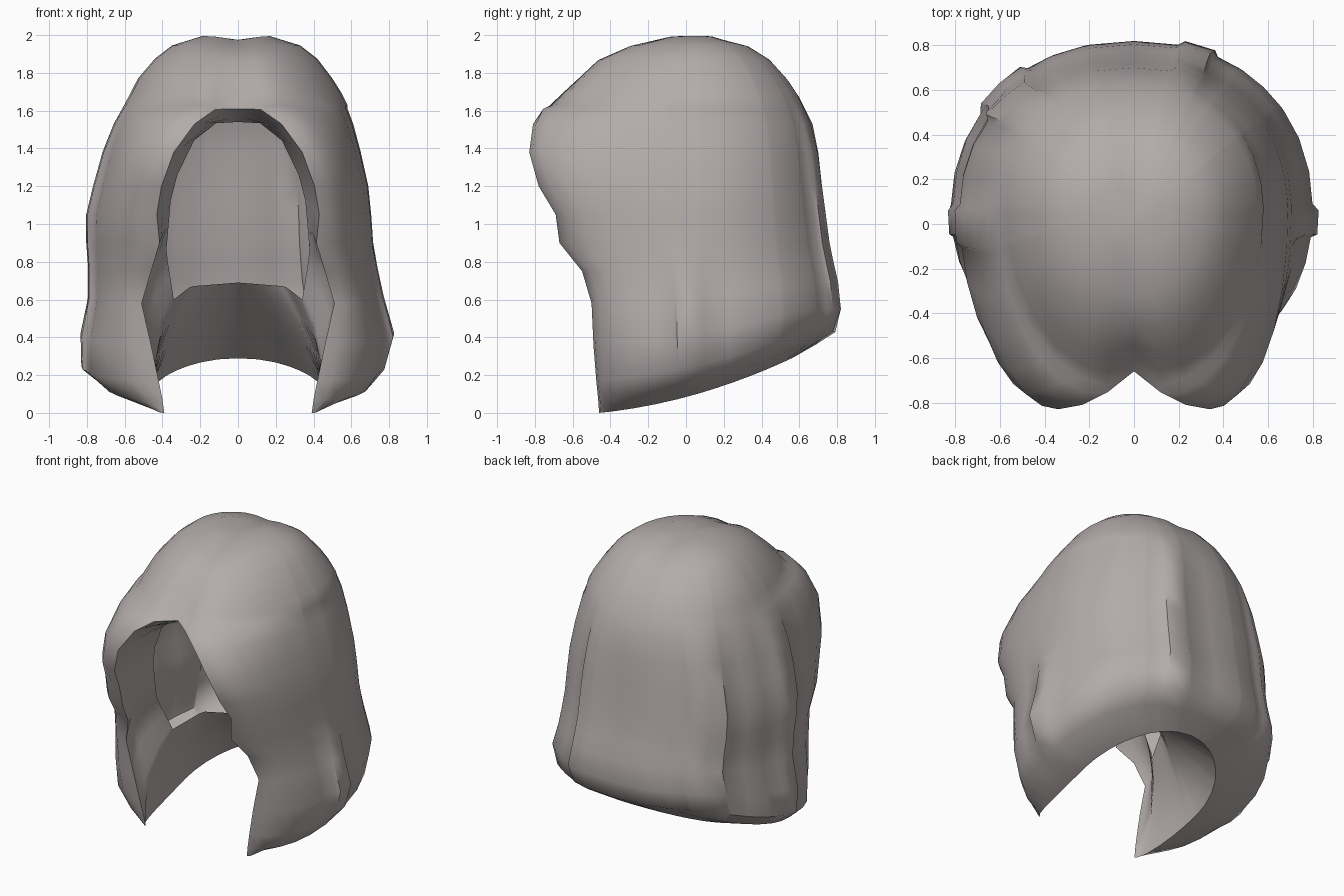
import bpy, bmesh, math

if "Cube" in bpy.data.objects:
    bpy.data.objects.remove(bpy.data.objects["Cube"])

hair = bpy.data.materials.new("warm grey hair")
hair.diffuse_color = (0.45, 0.41, 0.405, 1)
hair.use_nodes = True
hair.node_tree.nodes["Principled BSDF"].inputs["Base Color"].default_value = hair.diffuse_color

# Outer shell levels: z, rim x, rim y, half width left, half width right, back y
LEVELS = [
    (1.995, 0, -0.12, 0.19, 0.17, 0.16),
    (1.945, 0, -0.32, 0.35, 0.33, 0.34),
    (1.875, 0, -0.48, 0.44, 0.42, 0.45),
    (1.77, 0, -0.60, 0.53, 0.50, 0.545),
    (1.69, 0, -0.69, 0.57, 0.55, 0.60),
    (1.63, 0, -0.75, 0.60, 0.58, 0.63),
    (1.61, 0.12, -0.77, 0.61, 0.58, 0.64),
    (1.53, 0.23, -0.81, 0.65, 0.61, 0.67),
    (1.38, 0.34, -0.83, 0.70, 0.65, 0.70),
    (1.20, 0.405, -0.78, 0.745, 0.69, 0.72),
    (1.05, 0.43, -0.69, 0.78, 0.705, 0.74),
    (0.90, 0.415, -0.67, 0.78, 0.715, 0.76),
    (0.75, 0.46, -0.55, 0.77, 0.73, 0.78),
    (0.58, 0.51, -0.50, 0.77, 0.75, 0.805),
    (0.36, 0.46, -0.49, 0.81, 0.80, 0.82),
    (0.17, 0.42, -0.475, 0.82, 0.77, 0.79),
    (0.07, 0.40, -0.465, 0.71, 0.70, 0.69),
    (0.00, 0.39, -0.46, 0.46, 0.46, 0.56),
]
RIM = 5          # first level that has a face opening
MID_Y = 0.06     # depth where the hair is widest

# Column positions: 0 = front rim, 1 = side, 2 = back centre
COLS = [0, .12, .25, .4, .56, .72, .86, .88, 1, 1.02, 1.13, 1.26, 1.38, 1.4,
        1.5, 1.6, 1.62, 1.71, 1.73, 1.84, 1.86, 2]
# Raised locks: start column, end column, thickness, height of the root
LOCKS = {1: [(1.73, 1.84, .03, 1.75), (.88, 1, .035, 0.95)],
         -1: [(.88, 1, .03, 1.75), (1.4, 1.6, .03, 1.75)]}


def smooth(v):
    v = min(max(v, 0), 1)
    return v * v * (3 - 2 * v)


def outer_point(level, t, side):
    z, rx, ry, left, right, back = level
    width = right if side > 0 else left
    if t <= 1:
        a = t * math.pi / 2
        x = rx + (width - rx) * math.sin(a) ** 0.95
        y = MID_Y - (MID_Y - ry) * math.cos(a)
    else:
        b = (t - 1) * math.pi / 2
        power = 1.0 if z < 0.01 else 0.92
        x = width * max(math.cos(b), 0) ** power
        y = MID_Y + (back - MID_Y) * math.sin(b) ** power
    # raised locks fade out toward the root and the hem
    for start, end, thick, root in LOCKS[side]:
        if start - .001 <= t <= end + .001:
            grow = 1 + thick * smooth((root - z) / 0.5) * smooth(z / 0.4)
            x *= grow
            y = MID_Y + (y - MID_Y) * grow
    # parting groove along the front and crown
    if z > 1.6:
        groove = math.exp(-(x / 0.09) ** 2)
        if y < MID_Y:
            y += 0.09 * groove * smooth((1.95 - z) / 0.3)
        z -= 0.02 * groove
    # hem rises toward the nape
    u = min(max(y + 0.46, 0), 1.08)
    z += (0.10 * u + 0.18 * u * u) * max(0, 1 - z / 0.9)
    return (side * x, y, z)


def finish(name, bm, angle):
    bmesh.ops.recalc_face_normals(bm, faces=bm.faces)
    mesh = bpy.data.meshes.new(name)
    bm.to_mesh(mesh)
    bm.free()
    mesh.materials.append(hair)
    obj = bpy.data.objects.new(name, mesh)
    bpy.context.collection.objects.link(obj)
    bpy.context.view_layer.objects.active = obj
    obj.select_set(True)
    bpy.ops.object.shade_smooth_by_angle(angle=math.radians(angle))
    obj.select_set(False)
    return obj


# Outer hair: rows run from the right rim round the back to the left rim
STRIP = [(t, 1) for t in COLS] + [(t, -1) for t in COLS[-2::-1]]
bm = bmesh.new()
grid = [[bm.verts.new(outer_point(lv, t, s)) for t, s in STRIP] for lv in LEVELS]
for upper, lower in zip(grid, grid[1:]):
    for i in range(len(STRIP) - 1):
        bm.faces.new((upper[i], upper[i + 1], lower[i + 1], lower[i]))
crown = bm.verts.new((0, 0, 1.975))
for i in range(len(STRIP) - 1):
    bm.faces.new((crown, grid[0][i + 1], grid[0][i]))
bmesh.ops.remove_doubles(bm, verts=bm.verts, dist=0.0005)
finish("outer_hair", bm, 50)

# Inner lining: bridges the whole rim to a smaller hole inside
# Hole corners: key, x, y, z (key 0-1 down the face rim, 1-2 along the hem)
HOLE = [(0, 0, -.52, 1.54), (.1, .19, -.52, 1.53), (.3, .35, -.44, 1.2),
        (.55, .38, -.35, .85), (1, .34, -.23, .60), (1.4, .25, -.03, .67),
        (2, 0, .05, .69)]


def hole_point(key, side):
    for p, q in zip(HOLE, HOLE[1:]):
        if key <= q[0] + 1e-6:
            f = (key - p[0]) / (q[0] - p[0])
            x, y, z = (p[k] + (q[k] - p[k]) * f for k in (1, 2, 3))
            return (side * x, y, z)


def half_rim(side):
    """Rim point, hole point and outward bulge for each column of the lining."""
    rows = []
    for lv in LEVELS[RIM:]:
        key = 1 - lv[0] / 1.63
        rows.append((outer_point(lv, 0, side), hole_point(key, side),
                     side * 0.07 * smooth((key - .4) / .3)))
    for t in COLS[1:]:
        rows.append((outer_point(LEVELS[-1], t, side), hole_point(1 + t / 2, side),
                     side * 0.07 * smooth((1.7 - t) / 1.7)))
    return rows


loop = half_rim(1) + half_rim(-1)[-2:0:-1]
bm = bmesh.new()
rings = []
for f in (0, 0.2, 0.45, 0.75, 1):
    ring = []
    for p, q, bulge in loop:
        x, y, z = (p[k] + (q[k] - p[k]) * f for k in range(3))
        ring.append(bm.verts.new((x + bulge * math.sin(math.pi * f), y, z)))
    rings.append(ring)
for a, b in zip(rings, rings[1:]):
    for i in range(len(loop)):
        j = (i + 1) % len(loop)
        bm.faces.new((a[i], a[j], b[j], b[i]))
finish("inner_lining", bm, 55)
